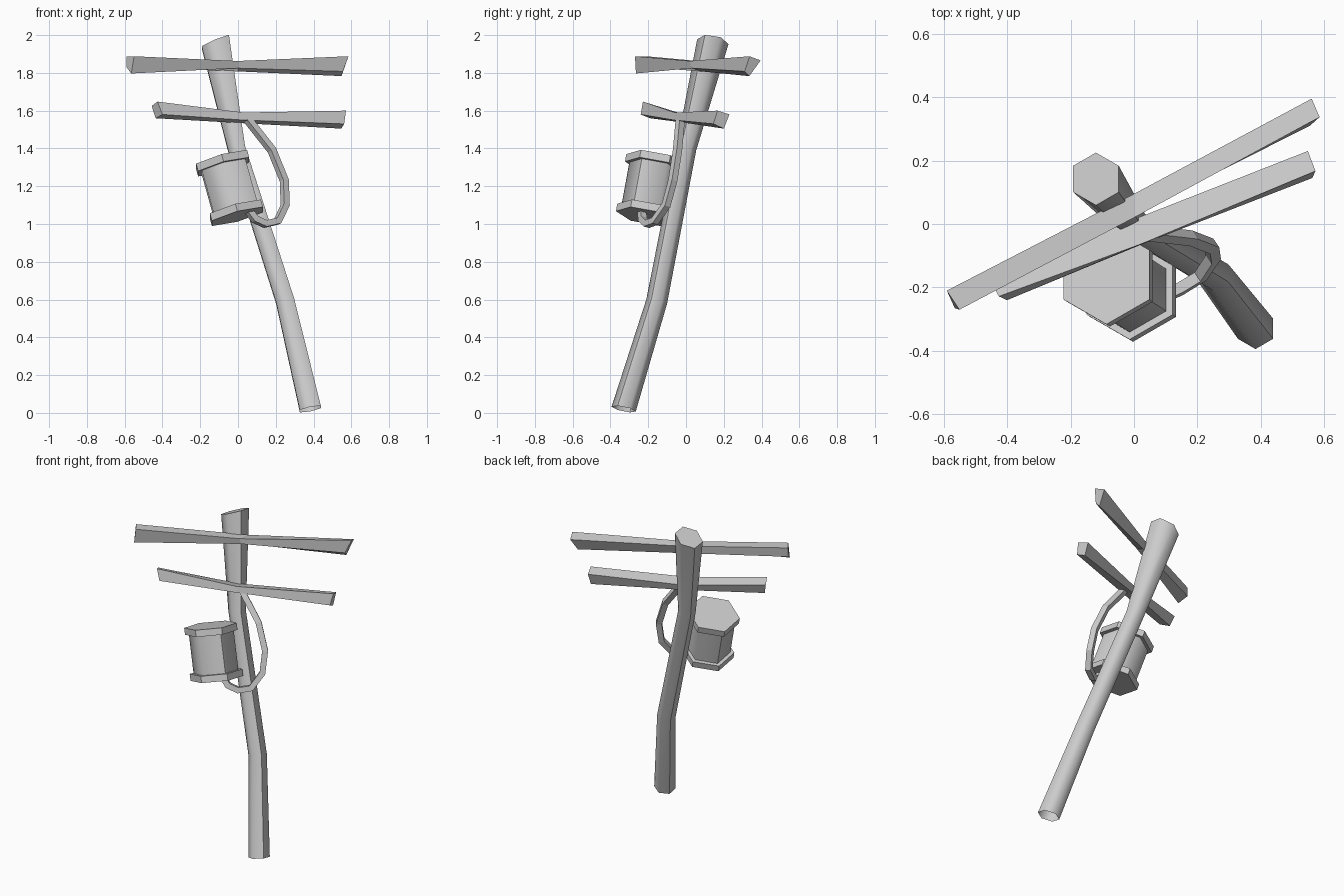
import bpy, bmesh, math
from mathutils import Vector

cube = bpy.data.objects.get("Cube")
if cube:
    bpy.data.objects.remove(cube, do_unlink=True)

grey = bpy.data.materials.new("plain_grey")
grey.use_nodes = True
grey.diffuse_color = (0.6, 0.6, 0.6, 1)
grey.node_tree.nodes["Principled BSDF"].inputs["Base Color"].default_value = (0.6, 0.6, 0.6, 1)


def loft(name, rings, cap_start=True, cap_end=True, smooth=None):
    """Skin a list of rings that all have the same point count."""
    bm = bmesh.new()
    loops = [[bm.verts.new(p) for p in ring] for ring in rings]
    for a, b in zip(loops, loops[1:]):
        n = len(a)
        for i in range(n):
            j = (i + 1) % n
            bm.faces.new((a[i], a[j], b[j], b[i]))
    if cap_start:
        bm.faces.new(loops[0][::-1])
    if cap_end:
        bm.faces.new(loops[-1])
    bmesh.ops.recalc_face_normals(bm, faces=bm.faces)
    mesh = bpy.data.meshes.new(name)
    bm.to_mesh(mesh)
    bm.free()
    mesh.materials.append(grey)
    obj = bpy.data.objects.new(name, mesh)
    bpy.context.collection.objects.link(obj)
    if smooth:
        bpy.ops.object.select_all(action='DESELECT')
        obj.select_set(True)
        bpy.context.view_layer.objects.active = obj
        bpy.ops.object.shade_smooth_by_angle(angle=math.radians(smooth))
    return obj


def hexagon(centre, radius, slope_x, slope_y):
    """Six-sided ring, upright in plan, lying on a sloped plane."""
    ring = []
    for i in range(6):
        a = math.radians(30 + 60 * i)
        dx, dy = radius * math.cos(a), radius * math.sin(a)
        ring.append(Vector(centre) + Vector((dx, dy, slope_x * dx + slope_y * dy)))
    return ring


# Crooked pole, open at the foot and closed at the slanted top
loft("pole", [
    hexagon((0.383, -0.33, 0.02), 0.064, 0.2, -0.2),
    hexagon((0.25, -0.155, 0.59), 0.055, 0.2, -0.2),
    hexagon((-0.008, 0.002, 1.4), 0.052, 0.2, -0.2),
    hexagon((-0.12, 0.142, 1.965), 0.083, 0.42, -0.15),
], cap_start=False, smooth=60)

# Rough crossbars: each ring is front top, back top, back bottom, front bottom
loft("upper_crossbar", [
    [(-0.55, -0.27, 1.888), (-0.59, -0.21, 1.888), (-0.59, -0.21, 1.83), (-0.565, -0.265, 1.797)],
    [(0, 0.02, 1.863), (0, 0.095, 1.86), (0, 0.08, 1.808), (0, 0.03, 1.825)],
    [(0.585, 0.337, 1.888), (0.56, 0.395, 1.866), (0.548, 0.335, 1.783), (0.555, 0.31, 1.808)],
])
loft("lower_crossbar", [
    [(-0.426, -0.228, 1.648), (-0.457, -0.17, 1.625), (-0.436, -0.19, 1.56), (-0.4, -0.24, 1.58)],
    [(0.03, -0.06, 1.59), (0, 0.015, 1.572), (0, 0, 1.535), (0.03, -0.062, 1.55)],
    [(0.572, 0.167, 1.6), (0.548, 0.23, 1.58), (0.547, 0.2, 1.505), (0.562, 0.145, 1.53)],
])

# Leaning hexagonal lantern: body between two wider lids
low, high = Vector((-0.003, -0.215, 1.04)), Vector((-0.087, -0.16, 1.342))


def lantern_ring(t, radius):
    return hexagon(low.lerp(high, t), radius, 0.27, -0.18)


loft("lantern_bottom", [lantern_ring(0, 0.156), lantern_ring(0.13, 0.156)])
loft("lantern_body", [lantern_ring(0.12, 0.133), lantern_ring(0.88, 0.133)],
     cap_start=False, cap_end=False, smooth=61)
loft("lantern_top", [lantern_ring(0.87, 0.156), lantern_ring(1, 0.156)])

# Hanging cord looping from the lower crossbar to the lantern base
path = [(0.05, -0.03, 1.555), (0.18, -0.045, 1.39), (0.245, -0.07, 1.23), (0.25, -0.105, 1.1),
        (0.21, -0.165, 1.015), (0.145, -0.205, 1.0), (0.09, -0.23, 1.025), (0.05, -0.235, 1.08)]
curve = bpy.data.curves.new("hanging_cord", 'CURVE')
curve.dimensions = '3D'
curve.bevel_depth = 0.025
curve.bevel_resolution = 0
curve.use_fill_caps = True
spline = curve.splines.new('POLY')
spline.points.add(len(path) - 1)
for point, co in zip(spline.points, path):
    point.co = (*co, 1)
spline.use_smooth = False
curve.materials.append(grey)
bpy.context.collection.objects.link(bpy.data.objects.new("hanging_cord", curve))
